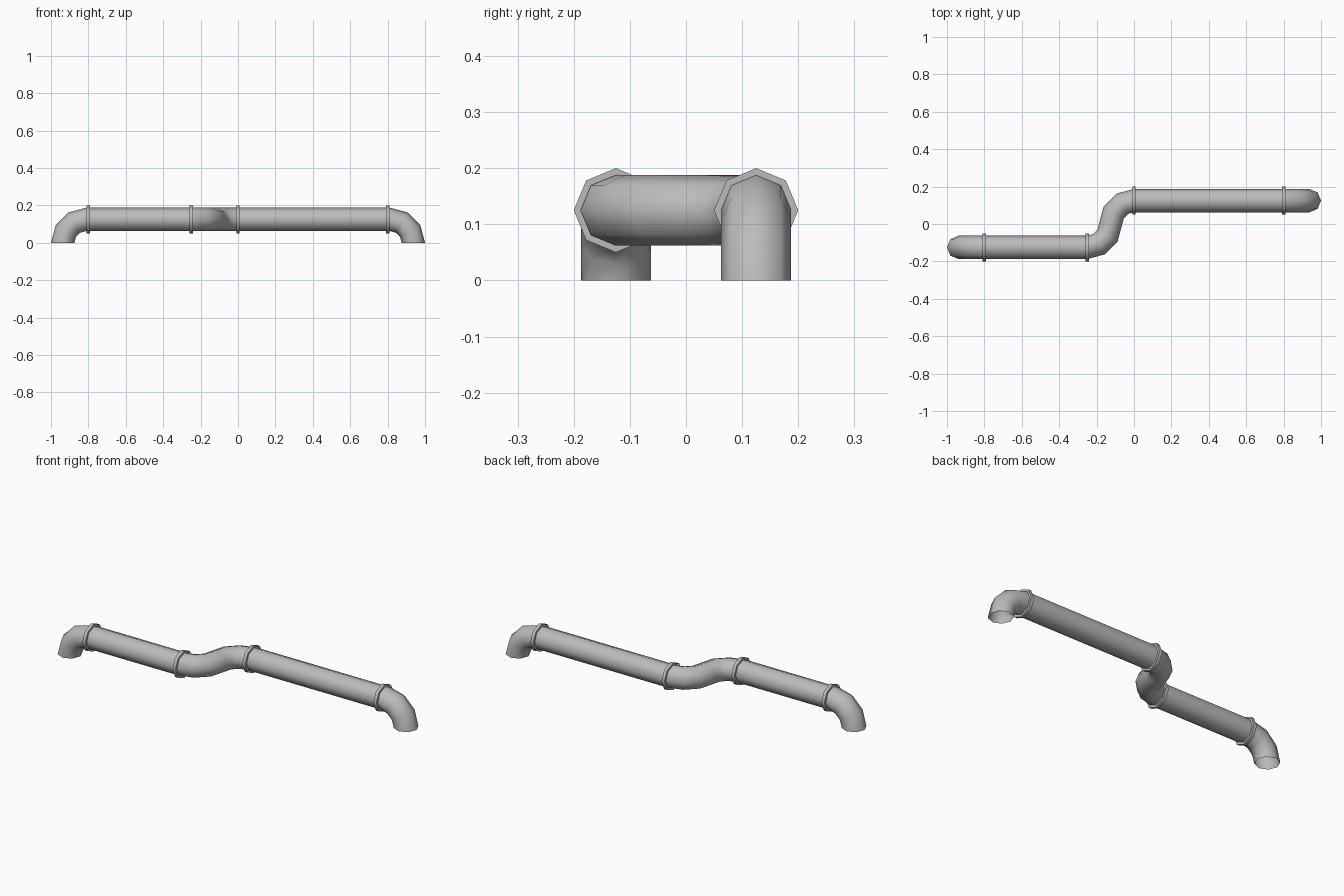
import bpy, bmesh
from math import sin, cos, pi, radians
from mathutils import Vector

cube = bpy.data.objects.get("Cube")
if cube:
    bpy.data.objects.remove(cube, do_unlink=True)

SIDES = 8
R = 0.0625        # pipe radius
BEND = 0.125      # bend radius of the centre line
STEPS = 3         # segments per quarter bend
Y, Z = Vector((0, 1, 0)), Vector((0, 0, 1))

grey = bpy.data.materials.new("pipe grey")
grey.use_nodes = True
colour = (0.5, 0.5, 0.5, 1)
grey.diffuse_color = colour
grey.node_tree.nodes["Principled BSDF"].inputs["Base Color"].default_value = colour


def sweep(name, stations, angle=80):
    """Join octagonal rings given as (centre, tangent, fixed axis, radius)."""
    bm = bmesh.new()
    rings = []
    for centre, tangent, axis, radius in stations:
        t = Vector(tangent).normalized()
        a, b = (Y, t.cross(Y)) if axis == "y" else (Z.cross(t), Z)
        rings.append([bm.verts.new(Vector(centre) + radius * (a * cos(k * 2 * pi / SIDES)
                      + b * sin(k * 2 * pi / SIDES))) for k in range(SIDES)])
    for r0, r1 in zip(rings, rings[1:]):
        for k in range(SIDES):
            j = (k + 1) % SIDES
            bm.faces.new((r0[k], r0[j], r1[j], r1[k]))
    bmesh.ops.remove_doubles(bm, verts=bm.verts, dist=0.0001)
    mesh = bpy.data.meshes.new(name)
    bm.to_mesh(mesh)
    bm.free()
    obj = bpy.data.objects.new(name, mesh)
    bpy.context.collection.objects.link(obj)
    mesh.materials.append(grey)
    bpy.ops.object.select_all(action="DESELECT")
    obj.select_set(True)
    bpy.context.view_layer.objects.active = obj
    bpy.ops.object.shade_smooth_by_angle(angle=radians(angle))
    return obj


angles = [i * pi / 2 / STEPS for i in range(STEPS + 1)]
LIFT = BEND       # height of the pipe axis
OFFSET = 0.125    # sideways position of each run
TURN = 0.8125     # where the end bends begin

# End bends dropping to the ground, open at the bottom
sweep("right_end_bend", [((-TURN - BEND * cos(a), -OFFSET, BEND * sin(a)),
                          (sin(a), 0, cos(a)), "y", R) for a in angles])
sweep("left_end_bend", [((TURN + BEND * sin(a), OFFSET, BEND * cos(a)),
                         (cos(a), 0, -sin(a)), "y", R) for a in angles])

# Middle S-shaped bend
first = [((-0.25 + BEND * sin(a), -BEND * cos(a), LIFT),
          (cos(a), sin(a), 0), "z", R) for a in angles]
second = [((-BEND * cos(a), BEND * sin(a), LIFT),
           (sin(a), cos(a), 0), "z", R) for a in angles[1:]]
sweep("s_bend", first + second)

# Straight runs
for name, x0, x1, y in (("right_run", -TURN, -0.25, -OFFSET), ("left_run", 0, TURN, OFFSET)):
    sweep(name, [((x, y, LIFT), (1, 0, 0), "y", R) for x in (x0, x1)])

# Collars over the joints
for name, x, y in (("right_outer_collar", -0.8, -OFFSET), ("right_inner_collar", -0.25, -OFFSET),
                   ("left_inner_collar", 0, OFFSET), ("left_outer_collar", 0.8, OFFSET)):
    profile = ((-1, R), (-1, 0.075), (1, 0.075), (1, R))
    sweep(name, [((x + s * 0.009, y, LIFT), (1, 0, 0), "y", r) for s, r in profile], 50)
